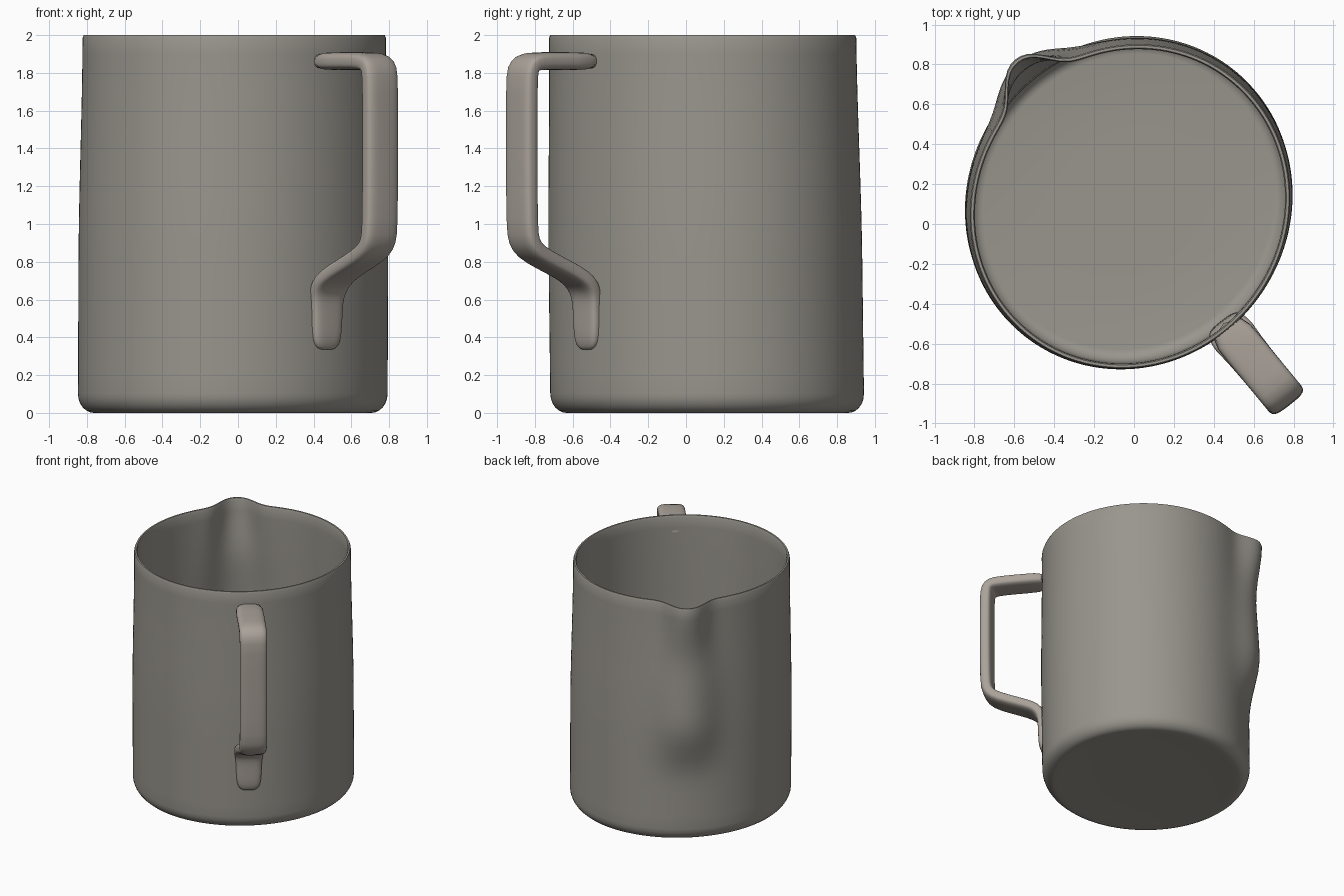
import bpy, bmesh, math
from mathutils import Vector

if "Cube" in bpy.data.objects:
    bpy.data.objects.remove(bpy.data.objects["Cube"])

SEG = 180
SPOUT = math.radians(128)
LONG_AXIS = math.radians(52)   # the body is slightly oval across the handle


def interp(keys, x):
    """Smooth interpolation between (x, value) keys."""
    if x <= keys[0][0]:
        return keys[0][1]
    for (a, va), (b, vb) in zip(keys, keys[1:]):
        if x <= b:
            t = (x - a) / (b - a)
            return va + (vb - va) * t * t * (3 - 2 * t)
    return keys[-1][1]


def axis(z):
    """Centre of the pitcher at height z (it leans very slightly)."""
    t = z / 2
    return Vector((-0.028 + 0.008 * t, 0.113 - 0.025 * t, z))


def wall_radius(ang, z):
    r = interp([(0, 0.824), (0.8, 0.824), (2, 0.807)], z)
    return r * (1 + 0.027 * math.cos(2 * (ang - LONG_AXIS)))


def spout_bump(ang, z):
    amp = interp([(0.5, 0), (1.02, 0.1), (1.5, 0.088), (2, 0.147)], z)
    width = interp([(0.6, 16), (1.2, 15), (2, 10.5)], z)
    d = abs(math.degrees((ang - SPOUT + math.pi) % (2 * math.pi) - math.pi))
    return amp * math.exp(-(d / width) ** 2.3)


def loft(name, rings, color, sharp=40):
    """Skin a list of closed rings and cap both ends."""
    bm = bmesh.new()
    vs = [[bm.verts.new(p) for p in ring] for ring in rings]
    n = len(vs[0])
    for a, b in zip(vs, vs[1:]):
        for i in range(n):
            j = (i + 1) % n
            bm.faces.new((a[i], a[j], b[j], b[i]))
    bm.faces.new(vs[0][::-1])
    bm.faces.new(vs[-1])
    bmesh.ops.recalc_face_normals(bm, faces=bm.faces)
    me = bpy.data.meshes.new(name)
    bm.to_mesh(me)
    bm.free()
    mat = bpy.data.materials.new(name + "_metal")
    mat.diffuse_color = (*color, 1)
    mat.use_nodes = True
    mat.node_tree.nodes["Principled BSDF"].inputs["Base Color"].default_value = mat.diffuse_color
    me.materials.append(mat)
    ob = bpy.data.objects.new(name, me)
    bpy.context.collection.objects.link(ob)
    bpy.ops.object.select_all(action='DESELECT')
    ob.select_set(True)
    bpy.context.view_layer.objects.active = ob
    bpy.ops.object.shade_smooth_by_angle(angle=math.radians(sharp))
    return ob


# Pitcher body: (inset from wall, height) up the outside, over the rim, down inside
FILLET, THICK, FLOOR = 0.085, 0.025, 0.03
arc = [math.radians(a) for a in range(0, 91, 15)]
profile = [(0.5, 0.006), (0.13, 0.004)]
profile += [(FILLET * (1 - math.sin(a)), FILLET * (1 - math.cos(a)) * 1.2) for a in arc]
heights = [0.2 + 0.1 * i for i in range(18)]
profile += [(0, z) for z in heights]
profile += [(0.0, 1.985), (0.006, 2.0), (THICK - 0.006, 2.0), (THICK, 1.985)]
profile += [(THICK, z) for z in reversed(heights)]
profile += [(THICK + 0.065 * (1 - math.cos(a)), FLOOR + 0.08 * (1 - math.sin(a))) for a in arc]
profile += [(0.5, FLOOR)]

rings = []
for inset, z in profile:
    ring = []
    for i in range(SEG):
        ang = 2 * math.pi * i / SEG
        r = wall_radius(ang, z) - inset + spout_bump(ang, z)
        ring.append(axis(z) + Vector((r * math.cos(ang), r * math.sin(ang), 0)))
    rings.append(ring)
loft("pitcher_body", rings, (0.32, 0.305, 0.27))

# Handle: flat strap opposite the spout, (radius, height, width, thickness)
path = [(0.755, 1.862, 0.215, 0.095), (0.93, 1.862, 0.21, 0.095), (1.13, 1.864, 0.21, 0.095),
        (1.20, 1.855, 0.21, 0.10), (1.233, 1.825, 0.21, 0.10), (1.240, 1.74, 0.21, 0.095),
        (1.240, 1.35, 0.21, 0.095), (1.238, 0.98, 0.21, 0.095), (1.226, 0.91, 0.21, 0.095),
        (1.185, 0.855, 0.21, 0.095), (1.06, 0.80, 0.21, 0.09), (0.92, 0.745, 0.215, 0.09),
        (0.84, 0.70, 0.235, 0.09), (0.803, 0.645, 0.22, 0.085), (0.79, 0.59, 0.20, 0.085),
        (0.787, 0.48, 0.195, 0.085), (0.784, 0.39, 0.185, 0.085), (0.78, 0.355, 0.15, 0.07),
        (0.775, 0.335, 0.09, 0.055)]
out = Vector((math.cos(SPOUT + math.pi), math.sin(SPOUT + math.pi), 0))
side = Vector((-out.y, out.x, 0))
origin = Vector((-0.02, 0.1, 0))
pts = [origin + out * r + side * 0.012 * max(0, (r - 0.79) / 0.45) + Vector((0, 0, z))
       for r, z, w, t in path]


def spow(v, e):
    return math.copysign(abs(v) ** e, v)


rings = []
for k, (r, z, w, t) in enumerate(path):
    tan = (pts[min(k + 1, len(pts) - 1)] - pts[max(k - 1, 0)]).normalized()
    nrm = tan.cross(side).normalized()
    rings.append([pts[k] + side * (w / 2 * spow(math.cos(a), 0.6)) + nrm * (t / 2 * spow(math.sin(a), 0.6))
                  for a in (2 * math.pi * i / 24 for i in range(24))])
handle = loft("handle", rings, (0.40, 0.36, 0.32), 60)
sub = handle.modifiers.new("smooth", 'SUBSURF')
sub.levels = sub.render_levels = 1
